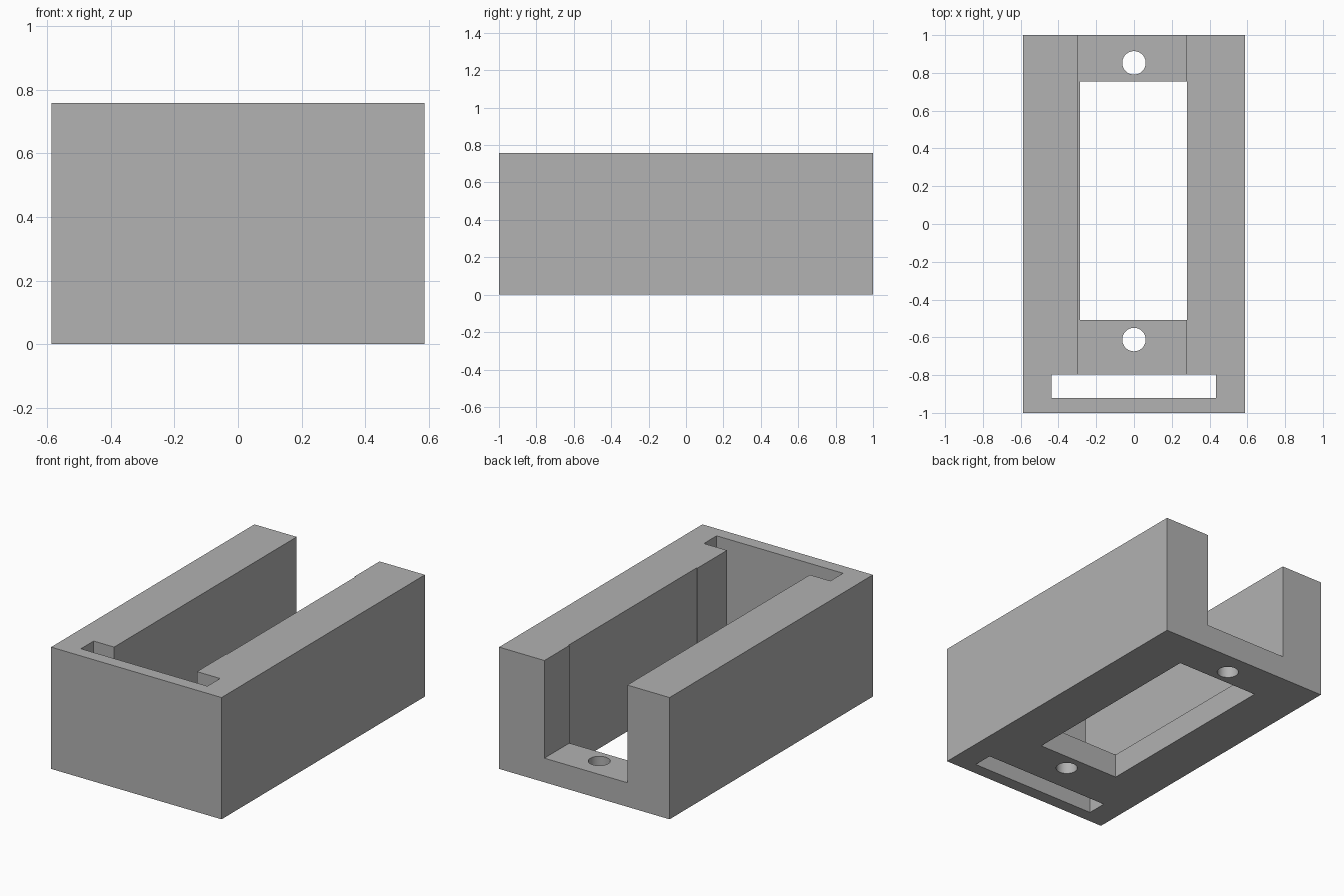
import bpy

if "Cube" in bpy.data.objects:
    bpy.data.objects.remove(bpy.data.objects["Cube"], do_unlink=True)

HEIGHT = 0.758
FLOOR = 0.15

grey = bpy.data.materials.new("plain grey")
grey.use_nodes = True
grey.diffuse_color = (0.445, 0.445, 0.445, 1)
grey.node_tree.nodes["Principled BSDF"].inputs["Base Color"].default_value = grey.diffuse_color


def box(name, x, y, z):
    """Box spanning the given (low, high) ranges."""
    spans = (x, y, z)
    bpy.ops.mesh.primitive_cube_add(size=1, location=[(a + b) / 2 for a, b in spans])
    ob = bpy.context.object
    ob.name = name
    ob.scale = [b - a for a, b in spans]
    bpy.ops.object.transform_apply(location=True, rotation=False, scale=True)
    ob.data.materials.append(grey)
    return ob


def screw_hole(name, y):
    bpy.ops.mesh.primitive_cylinder_add(vertices=48, radius=0.062, depth=1, location=(0, y, 0))
    ob = bpy.context.object
    ob.name = name
    ob.data.materials.append(grey)
    return ob


# Solid block
body = box("housing_body", (-0.587, 0.587), (-1, 1), (0, HEIGHT))

# Cross slot, open-backed channel, full-height window and screw holes
through = (-0.2, 1)
cutters = [
    box("cross_slot_cutter", (-0.437, 0.434), (-0.921, -0.796), through),
    box("channel_cutter", (-0.296, 0.275), (-0.85, 1.2), (FLOOR, 1)),
    box("window_cutter", (-0.286, 0.281), (-0.508, 0.755), through),
    screw_hole("back_screw_hole_cutter", 0.853),
    screw_hole("front_screw_hole_cutter", -0.612),
]

bpy.ops.object.select_all(action='DESELECT')
bpy.context.view_layer.objects.active = body
body.select_set(True)
for cutter in cutters:
    cutter.hide_render = True
    cut = body.modifiers.new(cutter.name, 'BOOLEAN')
    cut.operation = 'DIFFERENCE'
    cut.solver = 'EXACT'
    cut.object = cutter
    bpy.ops.object.modifier_apply(modifier=cut.name)
for cutter in cutters:
    bpy.data.objects.remove(cutter, do_unlink=True)

# Round bores smooth, everything else crisp
bpy.ops.object.shade_smooth_by_angle(angle=0.4)
